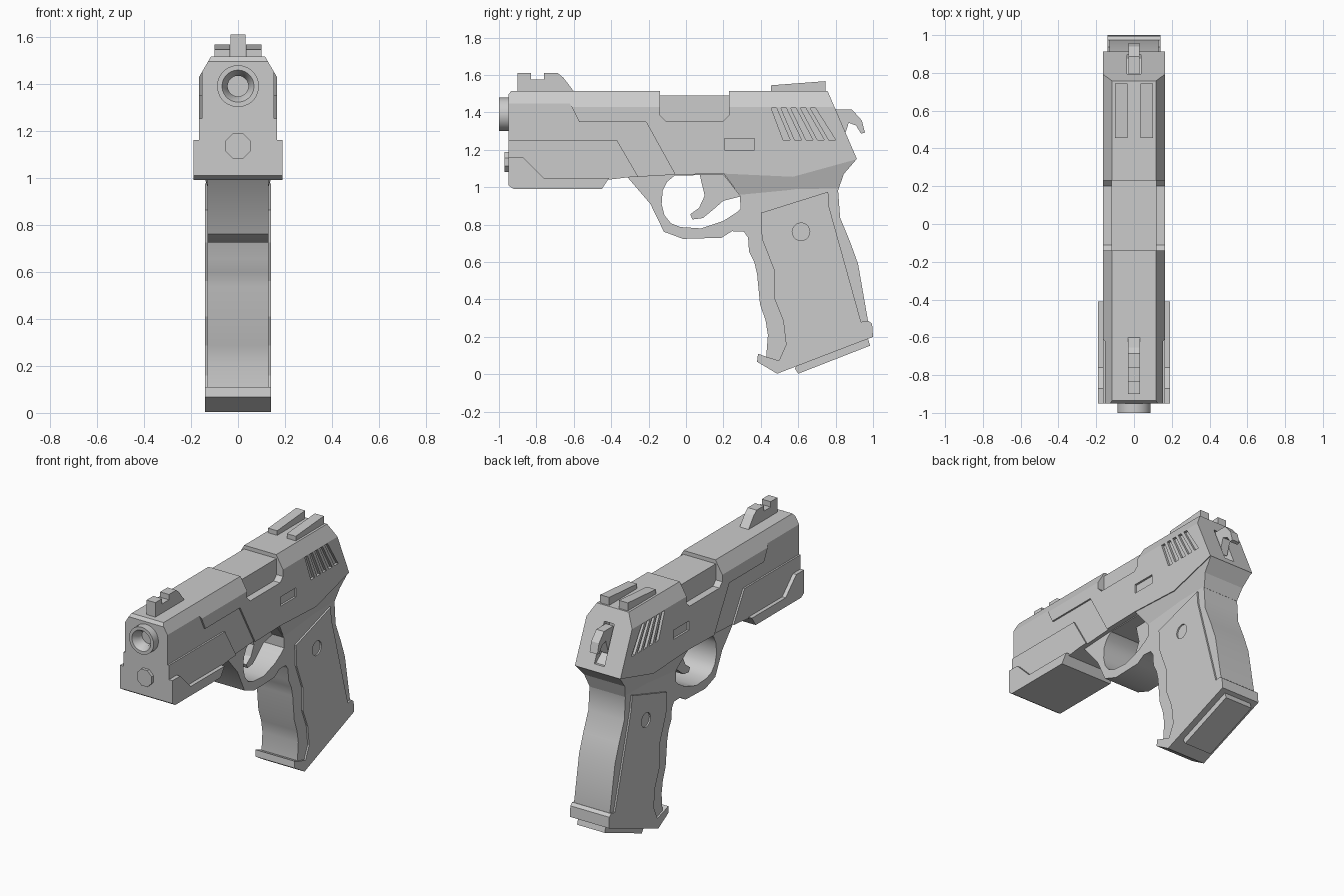
import bpy, bmesh, math
from mathutils import Matrix


def finish(name, bm):
    bmesh.ops.recalc_face_normals(bm, faces=bm.faces[:])
    me = bpy.data.meshes.new(name)
    bm.to_mesh(me)
    bm.free()
    ob = bpy.data.objects.new(name, me)
    bpy.context.collection.objects.link(ob)
    return ob


def prism(name, pts, a, b, axis='x'):
    """Extrude a (y,z) outline along x, or an (x,z) outline along y."""
    bm = bmesh.new()
    place = (lambda p, t: (t, p[0], p[1])) if axis == 'x' else (lambda p, t: (p[0], t, p[1]))
    lo = [bm.verts.new(place(p, a)) for p in pts]
    hi = [bm.verts.new(place(p, b)) for p in pts]
    bm.faces.new(lo)
    bm.faces.new(hi)
    n = len(pts)
    for i in range(n):
        j = (i + 1) % n
        bm.faces.new((lo[i], lo[j], hi[j], hi[i]))
    return finish(name, bm)


def lathe(name, prof, z, sides=32):
    """Turn (radius, y) points about a y-parallel axis at height z."""
    bm = bmesh.new()
    rings = []
    for r, y in prof:
        rings.append([bm.verts.new((r * math.cos(t), y, z + r * math.sin(t)))
                      for t in ((k + .5) * math.tau / sides for k in range(sides))])
    for r0, r1 in zip(rings, rings[1:]):
        for i in range(sides):
            j = (i + 1) % sides
            bm.faces.new((r0[i], r0[j], r1[j], r1[i]))
    bm.faces.new(rings[0])
    bm.faces.new(rings[-1])
    return finish(name, bm)


def boolean(ob, cutter, op='DIFFERENCE'):
    mod = ob.modifiers.new("cut", 'BOOLEAN')
    mod.operation, mod.object, mod.solver = op, cutter, 'EXACT'
    bpy.context.view_layer.objects.active = ob
    bpy.ops.object.modifier_apply(modifier=mod.name)
    bpy.data.objects.remove(cutter, do_unlink=True)


def cut_sides(ob, pts, inner, outer=.3):
    for s in (-1, 1):
        boolean(ob, prism("cutter", pts, s * inner, s * outer))


def smooth(ob, angle=35):
    bpy.ops.object.select_all(action='DESELECT')
    ob.select_set(True)
    bpy.context.view_layer.objects.active = ob
    bpy.ops.object.shade_smooth_by_angle(angle=math.radians(angle))


# Slide: side outline intersected with the chamfered cross-section
slide = prism("slide", [(-.95, 1.03), (-.95, 1.495), (-.935, 1.515), (.757, 1.515), (.914, 1.15),
                        (.572, 1.056), (.2, 1.073), (-.06, 1.067), (-.31, 1.053), (-.5, 1.03)], -.165, .165)
boolean(slide, prism("section", [(-.165, .9), (.165, .9), (.165, 1.43), (.115, 1.516),
                                 (-.115, 1.516), (-.165, 1.43)], -1.2, 1.2, 'y'), 'INTERSECT')
# Shallow front side recess
cut_sides(slide, [(-1.1, 1.253), (-.37, 1.253), (-.24, 1.03), (-.037, 1.03), (-.214, 1.35),
                  (-.572, 1.35), (-.66, 1.53), (-1.1, 1.53)], .154)
# Ejection port on both sides and the lowered chamber top
port = [(-.14, 1.6), (-.14, 1.385), (-.11, 1.355), (.2, 1.355), (.23, 1.385), (.23, 1.6)]
cut_sides(slide, port, .118)
boolean(slide, prism("cutter", [(-.14, 1.49), (.23, 1.49), (.23, 1.6), (-.14, 1.6)], -.3, .3))
# Slanted rear grooves and small side window
for i in range(5):
    a, b = .455 + i * .052, .52 + i * .061
    cut_sides(slide, [(a, 1.425), (a + .028, 1.425), (b + .037, 1.252), (b, 1.252)], .148)
cut_sides(slide, [(.205, 1.2), (.365, 1.2), (.365, 1.26), (.205, 1.26)], .152)
# Hammer slot and barrel hole
boolean(slide, prism("cutter", [(.74, 1.43), (1, 1.43), (1, 1.19), (.88, 1.19), (.74, 1.3)], -.036, .036))
boolean(slide, lathe("cutter", [(.08, -1.1), (.08, -.86)], 1.39))

# Barrel with open bore
muzzle = lathe("muzzle", [(.089, -.93), (.089, -1), (.068, -1), (.044, -.96), (.044, -.88)], 1.39)
smooth(muzzle)
# Octagonal plug below the muzzle
lathe("front_plug", [(.058, -.93), (.058, -.97)], 1.135, 8)

# Wide lower rail
prism("lower_rail", [(-.95, 1.16), (-.87, 1.16), (-.76, 1.05), (-.41, 1.05), (-.45, .99),
                     (-.92, .99), (-.95, 1.01)], -.19, .19)

# Sights
prism("front_sight", [(-.9, 1.5), (-.9, 1.61), (-.83, 1.61), (-.83, 1.575), (-.76, 1.575), (-.76, 1.61),
                      (-.685, 1.61), (-.655, 1.585), (-.59, 1.5)], -.032, .032)
for s, side in ((-1, "left"), (1, "right")):
    prism("rear_sight_" + side, [(.455, 1.5), (.455, 1.545), (.745, 1.567), (.745, 1.5)], s * .035, s * .1)

# Hammer
prism("hammer", [(.76, 1.3), (.79, 1.415), (.888, 1.415), (.94, 1.357), (.957, 1.292), (.936, 1.287),
                 (.909, 1.33), (.87, 1.345), (.84, 1.25)], -.028, .028)

# Frame: trigger guard and grip core in one outline
frame = prism("frame", [(-.29, 1.075), (-.31, 1.05), (-.19, .91), (-.118, .762), (-.016, .724), (.19, .73),
                        (.246, .765), (.31, .762), (.332, .73), (.337, .655), (.365, .6), (.38, .537),
                        (.396, .372), (.425, .29), (.438, .21), (.428, .08), (.5, .05), (.97, .24),
                        (.973, .286), (.92, .59), (.877, .709), (.824, .837), (.813, .986), (.84, 1.07),
                        (.89, 1.13), (.572, 1.08), (.2, 1.09)], -.13, .13)
boolean(frame, prism("cutter", [(-.06, 1.063), (-.1, 1.03), (-.125, .98), (-.13, .91), (-.115, .85), (-.08, .807),
                                (-.03, .787), (.08, .78), (.2, .82), (.27, .865), (.291, .885),
                                (.289, .953), (.2, 1.066)], -.3, .3))
smooth(frame)

# Flare joining the grip to the wider slide
flare = prism("frame_flare", [(.2, 1.075), (.572, 1.06), (.912, 1.15), (.843, 1.07), (.814, .985),
                              (.55, .98), (.29, .955)], -.16, .16)
for v in flare.data.vertices:
    if v.co.z < 1.0:
        v.co.x *= .128 / .16
    elif abs(v.co.y - .843) < .01:
        v.co.x *= .147 / .16

# Raised grip panels merging into the heel
panel = prism("grip_panels_and_heel", [(.4, .863), (.76, .976), (.765, .895), (.936, .28), (.975, .286), (.995, .27),
                                       (1, .2), (.487, .003), (.38, .067), (.385, .11), (.428, .094),
                                       (.497, .073), (.535, .158), (.52, .286), (.47, .41), (.47, .56),
                                       (.406, .725)], -.141, .141)
disc = [(.615 + .047 * math.cos(k * math.tau / 20), .762 + .047 * math.sin(k * math.tau / 20)) for k in range(20)]
cut_sides(panel, disc, .131)
for s in (-1, 1):
    prism("grip_screw", disc, s * .12, s * .132)

# Magazine base plate under the heel
prism("magazine_base", [(.583, .03), (.6, .003), (.984, .153), (.968, .21), (.6, .07)], -.1, .1)

# Trigger
prism("trigger", [(.07, 1.08), (.2, 1.08), (.3, .96), (.29, .95), (.2, .928), (.145, .88), (.09, .835), (.035, .828),
                  (.022, .855), (.07, .89), (.1, .955)], -.045, .045)
